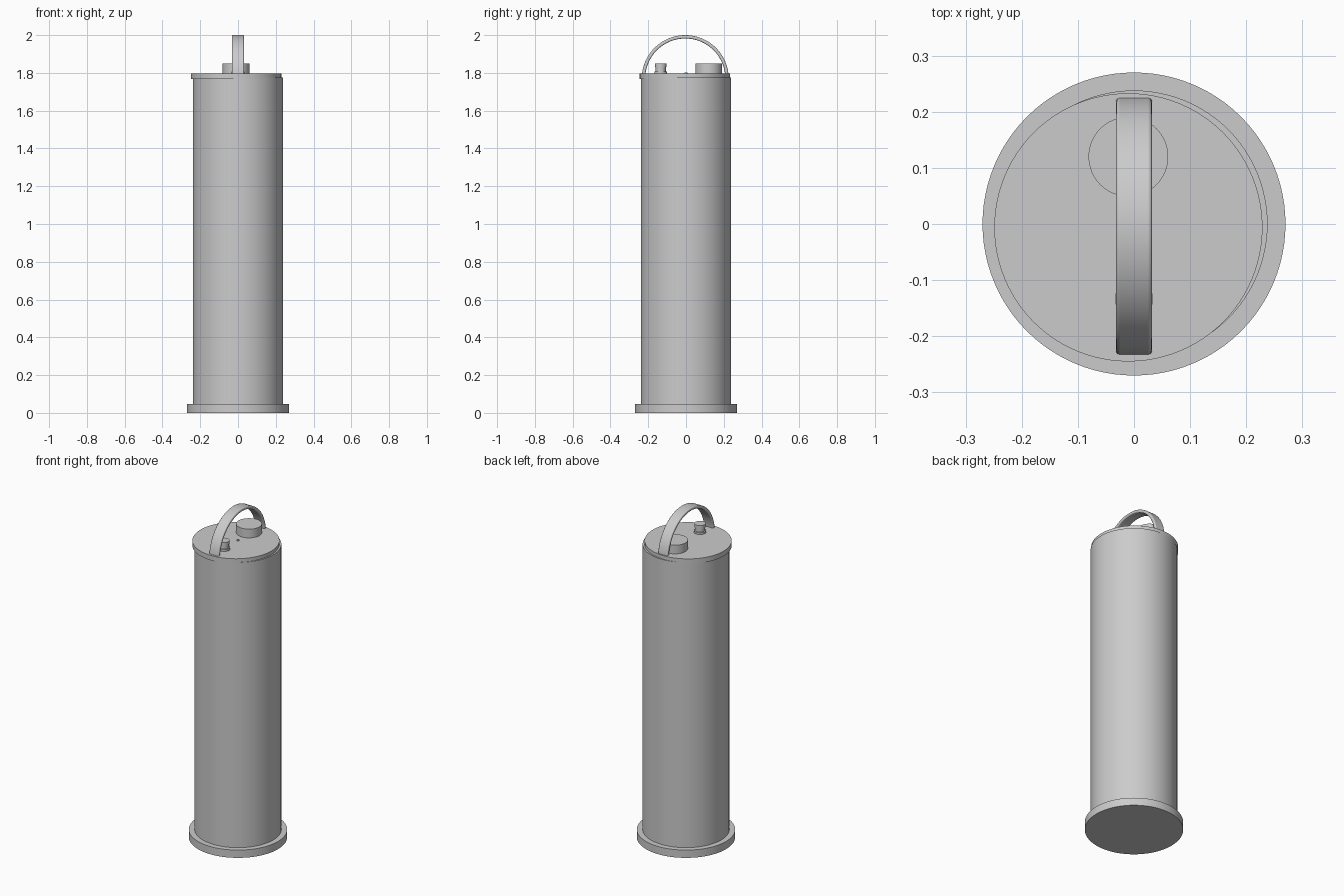
import bpy, bmesh, math

if "Cube" in bpy.data.objects:
    bpy.data.objects.remove(bpy.data.objects["Cube"])


def smooth(obj, angle=35):
    bpy.ops.object.select_all(action='DESELECT')
    obj.select_set(True)
    bpy.context.view_layer.objects.active = obj
    bpy.ops.object.shade_smooth_by_angle(angle=math.radians(angle))


def turned(name, profile, x=0, y=0, sides=96):
    """Closed solid of revolution from (radius, z) points, bottom to top."""
    bm = bmesh.new()
    rings = []
    for r, z in profile:
        rings.append([bm.verts.new((x + r * math.cos(2 * math.pi * i / sides),
                                    y + r * math.sin(2 * math.pi * i / sides), z))
                      for i in range(sides)])
    for a, b in zip(rings, rings[1:]):
        for i in range(sides):
            j = (i + 1) % sides
            bm.faces.new((a[i], a[j], b[j], b[i]))
    bm.faces.new(rings[0][::-1])
    bm.faces.new(rings[-1])
    mesh = bpy.data.meshes.new(name)
    bm.to_mesh(mesh)
    bm.free()
    obj = bpy.data.objects.new(name, mesh)
    bpy.context.collection.objects.link(obj)
    smooth(obj)
    return obj


def arch(name, cy, cz, outer, inner, half_width, end_z, steps=48):
    """Flat strap bent into an arch in the YZ plane."""
    bm = bmesh.new()
    start = math.asin((end_z - cz) / outer)
    sections = []
    for i in range(steps + 1):
        t = start + (math.pi - 2 * start) * i / steps
        sections.append([bm.verts.new((x, cy + r * math.cos(t), cz + r * math.sin(t)))
                         for x, r in ((-half_width, inner), (half_width, inner),
                                      (half_width, outer), (-half_width, outer))])
    for a, b in zip(sections, sections[1:]):
        for k in range(4):
            m = (k + 1) % 4
            bm.faces.new((a[k], a[m], b[m], b[k]))
    bm.faces.new(sections[0][::-1])
    bm.faces.new(sections[-1])
    bmesh.ops.recalc_face_normals(bm, faces=bm.faces[:])
    mesh = bpy.data.meshes.new(name)
    bm.to_mesh(mesh)
    bm.free()
    obj = bpy.data.objects.new(name, mesh)
    bpy.context.collection.objects.link(obj)
    # Soft strap edges
    bevel = obj.modifiers.new("soft_edges", 'BEVEL')
    bevel.width = 0.006
    bevel.segments = 3
    bevel.limit_method = 'ANGLE'
    bevel.angle_limit = math.radians(40)
    smooth(obj)
    return obj


# Foot disc and main cylinder
turned("base_plate", [(0.27, 0), (0.27, 0.047)])
turned("body_tube", [(0.238, 0.04), (0.238, 1.775)])

# Lid, set slightly off-centre
turned("lid", [(0.239, 1.767), (0.239, 1.797)], -0.01, -0.006)

# Fittings on the lid
turned("filler_cap", [(0.071, 1.79), (0.071, 1.85)], -0.01, 0.12, 64)
turned("valve", [(0.034, 1.79), (0.034, 1.808), (0.027, 1.808),
                 (0.027, 1.83), (0.031, 1.83), (0.031, 1.85)], 0, -0.134, 48)
turned("centre_pin", [(0.008, 1.79), (0.008, 1.802)], 0, 0, 24)

# Carrying handle
arch("handle", -0.004, 1.77, 0.23, 0.212, 0.032, 1.78)
